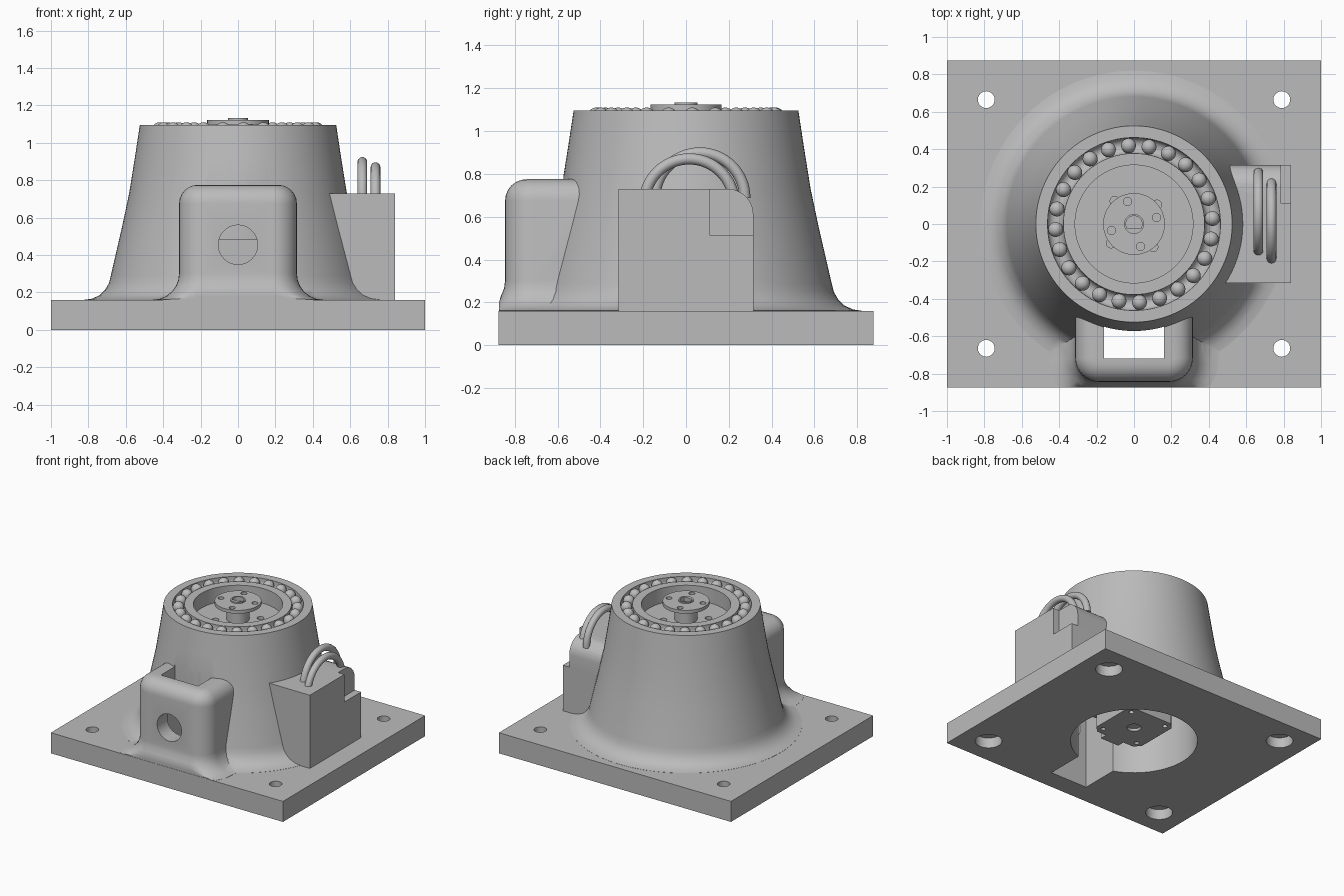
import bpy, bmesh
from math import sin, cos, pi, radians
from mathutils import Vector

old = bpy.data.objects.get("Cube")
if old:
    bpy.data.objects.remove(old, do_unlink=True)

grey = bpy.data.materials.new("plain_grey")
grey.use_nodes = True
tone = (0.5, 0.5, 0.5, 1)
grey.diffuse_color = tone
for node in grey.node_tree.nodes:
    if node.type == 'BSDF_PRINCIPLED':
        node.inputs["Base Color"].default_value = tone


def finish(name, bm):
    bmesh.ops.recalc_face_normals(bm, faces=bm.faces)
    mesh = bpy.data.meshes.new(name)
    bm.to_mesh(mesh)
    bm.free()
    mesh.materials.append(grey)
    ob = bpy.data.objects.new(name, mesh)
    bpy.context.collection.objects.link(ob)
    return ob


def box(name, lo, hi):
    bm = bmesh.new()
    bmesh.ops.create_cube(bm, size=1)
    lo, hi = Vector(lo), Vector(hi)
    for v in bm.verts:
        v.co = (lo + hi) / 2 + v.co * (hi - lo)
    return finish(name, bm)


def loft(name, loops):
    """Skin closed rings of points and cap both ends."""
    bm = bmesh.new()
    rings = [[bm.verts.new(p) for p in loop] for loop in loops]
    n = len(rings[0])
    for a, b in zip(rings, rings[1:]):
        for i in range(n):
            j = (i + 1) % n
            bm.faces.new((a[i], a[j], b[j], b[i]))
    bm.faces.new(rings[0])
    bm.faces.new(rings[-1])
    return finish(name, bm)


def lathe(name, profile, centre=(0, 0), sides=96):
    """Turn (radius, height) points about a vertical axis."""
    cx, cy = centre
    return loft(name, [[(cx + r * cos(2 * pi * i / sides), cy + r * sin(2 * pi * i / sides), z)
                        for i in range(sides)] for r, z in profile])


def rod(name, centre, r, z0, z1, sides=32):
    return lathe(name, [(r, z0), (r, z1)], centre, sides)


def combine(ob, tool, op='DIFFERENCE'):
    mod = ob.modifiers.new(op, 'BOOLEAN')
    mod.operation, mod.solver, mod.object = op, 'EXACT', tool
    bpy.context.view_layer.objects.active = ob
    bpy.ops.object.modifier_apply(modifier=mod.name)
    bpy.data.objects.remove(tool, do_unlink=True)


def smooth(ob):
    bpy.ops.object.select_all(action='DESELECT')
    ob.select_set(True)
    bpy.context.view_layer.objects.active = ob
    bpy.ops.object.shade_smooth_by_angle(angle=radians(32))


# Mounting plate with counterbored corner holes
housing = box("housing", (-1, -0.875, 0), (1, 0.875, 0.16))
for x in (-0.79, 0.79):
    for y in (-0.665, 0.665):
        combine(housing, rod("screw_hole", (x, y), 0.045, -0.1, 0.3))
        combine(housing, rod("counterbore", (x, y), 0.095, -0.1, 0.08))

# Tapered tower with flared foot, ball groove and central well
ball_ring, ball_r, ball_z = 0.42, 0.04, 1.07
groove = [(ball_ring - 0.042 * cos(t * pi / 10), ball_z - 0.042 * sin(t * pi / 10))
          for t in range(11)]
tower = lathe("tower", [(0.01, 0.98), (0.315, 0.98), (0.315, 1.095), (0.378, 1.095)] + groove +
              [(0.462, 1.095), (0.525, 1.095), (0.55, 0.93), (0.582, 0.73), (0.62, 0.55),
               (0.65, 0.42), (0.68, 0.29), (0.69, 0.25), (0.71, 0.215), (0.74, 0.185),
               (0.78, 0.167), (0.82, 0.161), (0.82, 0.08), (0.01, 0.08)])
combine(housing, tower, 'UNION')


# Front pocket: rounded block with a flared foot and rolled top edge
def pocket_ring(off, z):
    hw, front, r = 0.315 + off, -0.845 - off, max(0.13 + off, 0.03)
    pts = [(hw, -0.475, z)]
    for side in (0, 1):
        for i in range(9):
            a = (i / 8 + side) * pi / 2
            cx = -(hw - r) if side else hw - r
            pts.append((cx + r * cos(a), max(front + r - r * sin(a), -0.873), z))
    return pts + [(-hw, -0.475, z)]


steps = [i / 6 * pi / 2 for i in range(7)]
rings = [pocket_ring(0.14, 0.1)]
rings += [pocket_ring(0.14 * (1 - sin(a)), 0.161 + 0.14 * (1 - cos(a))) for a in steps]
rings += [pocket_ring(-0.1 * (1 - cos(a)), 0.675 + 0.1 * sin(a)) for a in steps]
combine(housing, loft("pocket", rings), 'UNION')

# Side cable box with a rounded back edge and a notch
arc = [(0.195 + 0.12 * cos(a), 0.61 + 0.12 * sin(a)) for a in steps]
section = [(-0.315, 0.1), (0.315, 0.1)] + arc + [(-0.315, 0.73)]
cable_box = loft("cable_box", [[(x, y, z) for y, z in section] for x in (0.48, 0.84)])
combine(cable_box, box("notch", (0.785, 0.11, 0.515), (1, 0.5, 1)))
combine(housing, cable_box, 'UNION')

# Hollow interior, pocket shaft and round front window
combine(housing, rod("bore", (0, 0), 0.45, -0.1, 0.9, 96))
shaft_cut = box("shaft_cut", (-0.16, -0.72, -0.1), (0.16, -0.3, 1))
combine(shaft_cut, rod("shaft_limit", (0, 0), 0.572, -0.5, 1.5, 96))
combine(housing, shaft_cut)
combine(housing, box("cable_slot", (-0.16, -0.6, -0.1), (0.16, 0, 0.48)))
window = rod("window", (0, 0), 0.105, 0.65, 1, 48)
for v in window.data.vertices:
    x, y, z = v.co
    v.co = (x, -z, y + 0.455)
window.data.flip_normals()
bm = bmesh.new()
bm.from_mesh(window.data)
bmesh.ops.recalc_face_normals(bm, faces=bm.faces)
bm.to_mesh(window.data)
bm.free()
combine(housing, window)

# Fixing holes in the well floor
for k in range(4):
    a = radians(40 + 90 * k)
    combine(housing, rod("floor_hole", (0.16 * cos(a), 0.16 * sin(a)), 0.025, 0.93, 1.05, 20))
smooth(housing)

# Bearing balls
bm = bmesh.new()
for k in range(24):
    a = radians(4 + 15 * k)
    made = bmesh.ops.create_uvsphere(bm, u_segments=20, v_segments=12, radius=ball_r)
    bmesh.ops.translate(bm, verts=made["verts"],
                        vec=(ball_ring * cos(a), ball_ring * sin(a), ball_z))
smooth(finish("bearing_balls", bm))

# Output hub: stem, flange and boss with a D-shaped bore
hub = lathe("output_hub", [(0.08, 0.97), (0.08, 1.097), (0.165, 1.097),
                           (0.165, 1.123), (0.053, 1.123), (0.053, 1.133)], sides=64)
for k in range(4):
    a = radians(16 + 90 * k)
    combine(hub, rod("flange_hole", (0.126 * cos(a), 0.126 * sin(a)), 0.022, 1.05, 1.2, 20))
d_bore = rod("d_bore", (0, 0), 0.043, 1.1, 1.2)
combine(d_bore, box("d_flat", (-0.1, -0.1, 1), (0.1, -0.025, 1.3)))
combine(hub, d_bore)
smooth(hub)

# Motor inside the tower, with clipped corners
h, c = 0.21, 0.045
corners = [(h, c - h), (h, h - c), (h - c, h), (c - h, h),
           (-h, h - c), (-h, c - h), (c - h, -h), (h - c, -h)]
motor = loft("motor", [[(x, y, z) for x, y in corners] for z in (0.11, 0.905)])
for x in (-0.155, 0.155):
    for y in (-0.155, 0.155):
        combine(motor, rod("motor_screw", (x, y), 0.018, 0, 0.16, 16))
combine(motor, rod("motor_recess", (0, 0), 0.05, 0, 0.13))
smooth(motor)
box("motor_connector", (-0.08, -0.27, 0.112), (0.08, -0.2, 0.25))

# Two arched cables above the side box
for name, x, y0, z0 in (("inner_cable", 0.665, 0.065, 0.688), ("outer_cable", 0.735, 0.015, 0.66)):
    loops = []
    for i in range(33):
        a = pi * i / 32
        loops.append([(x + 0.026 * cos(b), y0 + (0.21 + 0.026 * sin(b)) * cos(a),
                       z0 + (0.21 + 0.026 * sin(b)) * sin(a))
                      for b in [2 * pi * k / 16 for k in range(16)]])
    smooth(loft(name, loops))
